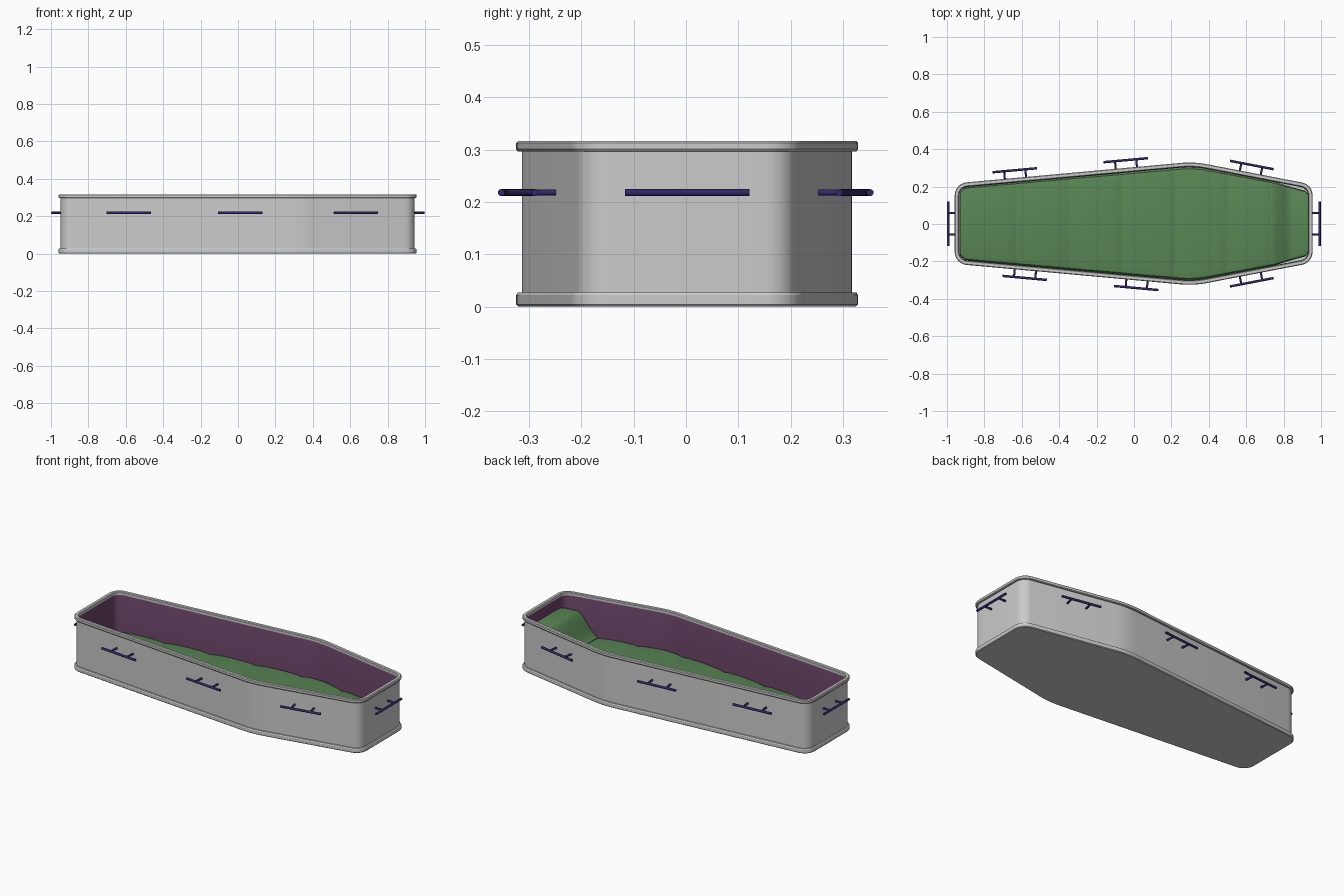
import bpy, bmesh
from math import sin, cos, tan, atan2, pi, radians
from mathutils import Vector, Matrix

if "Cube" in bpy.data.objects:
    bpy.data.objects.remove(bpy.data.objects["Cube"])

YC = 0.002  # slight sideways centring of the case
# Sharp hexagonal plan of the case walls (counter-clockwise) and corner radii
PLAN = [(0.944, -0.20), (0.944, 0.20), (0.32, 0.32),
        (-0.948, 0.205), (-0.948, -0.205), (0.32, -0.32)]
RADII = [0.06, 0.06, 0.5, 0.06, 0.06, 0.5]


def material(name, color):
    m = bpy.data.materials.new(name)
    m.diffuse_color = (*color, 1)
    m.use_nodes = True
    m.node_tree.nodes["Principled BSDF"].inputs["Base Color"].default_value = m.diffuse_color
    return m


GREEN = material("green_cloth", (0.10, 0.24, 0.09))
PURPLE = material("purple_cloth", (0.15, 0.06, 0.14))
NAVY = material("dark_handle", (0.035, 0.02, 0.14))


def make(name, bm, mat=None, angle=30):
    me = bpy.data.meshes.new(name)
    bm.to_mesh(me)
    bm.free()
    ob = bpy.data.objects.new(name, me)
    bpy.context.collection.objects.link(ob)
    if mat:
        me.materials.append(mat)
    bpy.ops.object.select_all(action='DESELECT')
    ob.select_set(True)
    bpy.context.view_layer.objects.active = ob
    bpy.ops.object.shade_smooth_by_angle(angle=radians(angle))
    return ob


def outline(off, steps=8):
    """Plan with filleted corners, pushed outward by off."""
    pts, n = [], len(PLAN)
    for i in range(n):
        p = Vector(PLAN[i])
        d0 = (p - Vector(PLAN[i - 1])).normalized()
        d1 = (Vector(PLAN[(i + 1) % n]) - p).normalized()
        n0, n1 = Vector((d0.y, -d0.x)), Vector((d1.y, -d1.x))
        bis, r = (n0 + n1).normalized(), RADII[i]
        c = p - bis * (r / bis.dot(n0))
        a0, turn = atan2(n0.y, n0.x), n0.angle(n1)
        for k in range(steps + 1):
            a = a0 + turn * k / steps
            pts.append(c + Vector((cos(a), sin(a))) * (r + off))
    return pts


def loft(profile, cap_bottom=False):
    """Sweep an (offset, height) profile round the plan."""
    bm = bmesh.new()
    rings = [[bm.verts.new((p.x, p.y + YC, z)) for p in outline(o)] for o, z in profile]
    for a, b in zip(rings, rings[1:]):
        for j in range(len(a)):
            k = (j + 1) % len(a)
            bm.faces.new((a[j], a[k], b[k], b[j]))
    if cap_bottom:
        bm.faces.new(rings[0][::-1])
    return bm


# Case: base moulding, wall and top rim
make("case_shell", loft([(0.007, 0), (0.011, 0.004), (0.011, 0.022), (0.008, 0.027), (0, 0.027),
                         (0, 0.297), (0.008, 0.297), (0.011, 0.301), (0.011, 0.313),
                         (0.007, 0.317), (-0.008, 0.317), (-0.012, 0.313), (-0.012, 0.300)], True))
# Cloth lining inside the walls
make("lining", loft([(-0.012, 0.300), (-0.014, 0.290), (-0.014, 0.05)]), PURPLE)

INNER = [p for p in outline(-0.014) if p.y > 0]
INNER.sort(key=lambda p: p.x)


def half_width(x):
    for a, b in zip(INNER, INNER[1:]):
        if a.x <= x <= b.x and b.x > a.x:
            return a.y + (b.y - a.y) * (x - a.x) / (b.x - a.x)
    return INNER[0].y if x < 0 else INNER[-1].y


def padding(name, stations):
    """Padded strip across the case from (x, z, half width) stations."""
    bm = bmesh.new()
    cross = [(-1, 1), (-1, .02), (-.97, .006), (-.85, 0), (0, 0), (.85, 0), (.97, .006), (1, .02), (1, 1)]
    rows = []
    for x, z, w in stations:
        rows.append([bm.verts.new((x, YC + w * u, max(0.04, z - d))) for u, d in cross])
    for a, b in zip(rows, rows[1:]):
        for j in range(len(cross) - 1):
            bm.faces.new((a[j], b[j], b[j + 1], a[j + 1]))
    bm.faces.new(rows[0])
    bm.faces.new(rows[-1][::-1])
    bmesh.ops.recalc_face_normals(bm, faces=bm.faces)
    make(name, bm, GREEN)


# Mattress of gently puffed sections divided by seams
seams = [-0.930, -0.63, -0.35, -0.07, 0.22, 0.50, 0.74]
for i, (a, b) in enumerate(zip(seams, seams[1:])):
    st = []
    for k in range(13):
        t = k / 12
        x = a + (b - a) * t
        st.append((x, 0.082 + 0.010 * sin(pi * t) ** 0.5 if 0 < k < 12 else 0.082, half_width(x)))
    padding(f"mattress_section_{i + 1}", st)

# Pillow rising toward the head end, narrowing away from the walls
st = []
for k in range(17):
    t = k / 16
    x = 0.73 + 0.199 * t
    s = min(1, t / 0.6)
    z = 0.088 + 0.135 * s * s * (3 - 2 * s) + 0.015 * t
    st.append((x, z, min(half_width(x), 0.236 - 0.064 * t ** 0.8)))
padding("pillow", st)


# Carrying handles: bar on two short posts
def handle(name, x, y, normal, dist=0.052):
    bm = bmesh.new()

    def rod(a, b, r):
        a, b = Vector(a), Vector(b)
        rot = (b - a).to_track_quat('Z', 'Y').to_matrix().to_4x4()
        bmesh.ops.create_cone(bm, cap_ends=True, segments=10, radius1=r, radius2=r, depth=(b - a).length,
                              matrix=Matrix.Translation((a + b) / 2) @ rot)
    rod((-0.119, dist, 0), (0.119, dist, 0), 0.0068)
    for s in (-0.057, 0.057):
        rod((s, -0.006, 0), (s, dist, 0), 0.0058)
    ob = make(name, bm, NAVY, 40)
    ob.location = (x, y + YC, 0.218)
    ob.rotation_euler.z = atan2(normal[1], normal[0]) - pi / 2


def wall(x):
    return 0.32 - 0.0907 * (0.32 - x) if x < 0.32 else 0.32 - 0.1923 * (x - 0.32)


for side, xs, word in ((1, (-0.633, -0.04, 0.62), "back"), (-1, (-0.58, 0.017, 0.62), "front")):
    for i, x in enumerate(xs):
        n = (-0.0907, side) if x < 0.32 else (0.1923, side)
        handle(f"{word}_handle_{i + 1}", x, side * wall(x), n)
handle("head_handle", 0.944, 0, (1, 0), 0.048)
handle("foot_handle", -0.948, 0, (-1, 0), 0.045)
